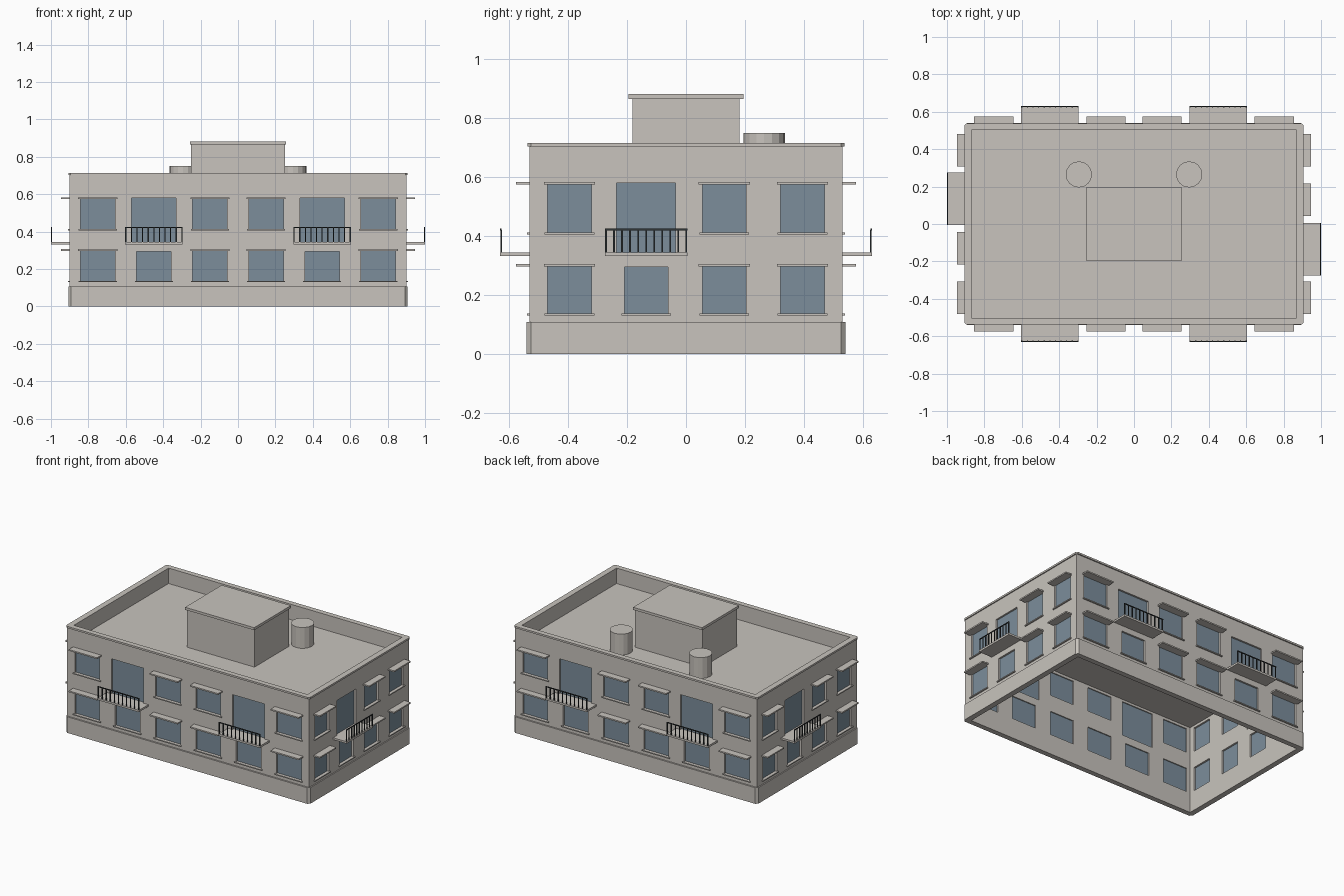
import bpy, bmesh, math
from mathutils import Matrix, Vector

if "Cube" in bpy.data.objects:
    bpy.data.objects.remove(bpy.data.objects["Cube"], do_unlink=True)


def material(name, rgb):
    m = bpy.data.materials.new(name)
    m.use_nodes = True
    m.diffuse_color = (*rgb, 1)
    m.node_tree.nodes["Principled BSDF"].inputs["Base Color"].default_value = (*rgb, 1)
    return m


PLASTER = material("warm grey plaster", (0.58, 0.55, 0.51))
GLASS = material("blue grey glass", (0.2, 0.27, 0.33))
IRON = material("dark iron", (0.03, 0.035, 0.037))


def finish(name, bm, mat):
    bmesh.ops.recalc_face_normals(bm, faces=bm.faces)
    mesh = bpy.data.meshes.new(name)
    bm.to_mesh(mesh)
    bm.free()
    mesh.materials.append(mat)
    ob = bpy.data.objects.new(name, mesh)
    bpy.context.collection.objects.link(ob)
    return ob


def box(bm, lo, hi, frame=Matrix()):
    lo, hi = Vector(lo), Vector(hi)
    size = Matrix.Diagonal((*(hi - lo), 1))
    bmesh.ops.create_cube(bm, size=1, matrix=frame @ Matrix.Translation((lo + hi) / 2) @ size)


def block(name, lo, hi):
    bm = bmesh.new()
    box(bm, lo, hi)
    return finish(name, bm, PLASTER)


def ring(name, outer, inner, z0, z1, cut=0.0):
    """Hollow rectangular band, with chamfered corners when cut is set."""
    def outline(half, c):
        x, y = half
        if not c:
            return [(x, y), (-x, y), (-x, -y), (x, -y)]
        return [(x, y - c), (x - c, y), (c - x, y), (-x, y - c),
                (-x, c - y), (c - x, -y), (x - c, -y), (x, c - y)]
    bm = bmesh.new()
    loops = []
    for half, z, c in ((outer, z0, cut), (outer, z1, cut),
                       (inner, z1, cut / 10), (inner, z0, cut / 10)):
        loops.append([bm.verts.new((x, y, z)) for x, y in outline(half, c)])
    n = len(loops[0])
    for k in range(4):
        a, b = loops[k], loops[(k + 1) % 4]
        for i in range(n):
            j = (i + 1) % n
            bm.faces.new((a[i], a[j], b[j], b[i]))
    return finish(name, bm, PLASTER)


# Main shell, plinth, parapet cap and roof
HX, HY = 0.9, 0.53
walls = ring("walls", (HX, HY), (0.87, 0.505), 0, 0.705)
ring("plinth", (0.907, 0.54), (0.895, 0.525), 0, 0.108, 0.015)
ring("parapet_cap", (0.907, 0.538), (0.868, 0.503), 0.703, 0.715, 0.012)
block("roof_deck", (-0.875, -0.51, 0.595), (0.875, 0.51, 0.61))

# Stair house and water tanks on the roof
block("stair_house", (-0.25, -0.182, 0.605), (0.25, 0.182, 0.866))
block("stair_house_lid", (-0.257, -0.195, 0.865), (0.257, 0.195, 0.882))
for side, x in (("right", -0.295), ("left", 0.295)):
    bm = bmesh.new()
    bmesh.ops.create_cone(bm, cap_ends=True, segments=16, radius1=0.07, radius2=0.07,
                          depth=0.145, matrix=Matrix.Translation((x, 0.265, 0.6775)))
    finish("water_tank_" + side, bm, PLASTER)

# Facade parts gathered over all four sides
parts = {n: bmesh.new() for n in ("cutter", "glass", "sills", "awnings", "slabs", "railings")}


def window(frame, u, half, z0, z1):
    box(parts["cutter"], (u - half, -0.05, z0), (u + half, 0.06, z1), frame)
    box(parts["glass"], (u - half - .002, 0.012, z0 - .002), (u + half + .002, 0.018, z1 + .002), frame)


def sill(frame, u, half, z):
    box(parts["sills"], (u - half - 0.01, -0.009, z - 0.007), (u + half + 0.01, 0.015, z), frame)


def awning(frame, u, half, z):
    box(parts["awnings"], (u - half - 0.013, -0.046, z - 0.003), (u + half + 0.013, 0.005, z + 0.006), frame)


def balcony(frame, u, half):
    box(parts["slabs"], (u - half, -0.1, 0.332), (u + half, 0.005, 0.345), frame)
    rail = parts["railings"]
    box(rail, (u - half, -0.1, 0.419), (u + half, -0.095, 0.425), frame)
    bars = 11
    for i in range(bars):
        c = u - half + 0.004 + (2 * half - 0.008) * i / (bars - 1)
        box(rail, (c - 0.003, -0.099, 0.34), (c + 0.003, -0.094, 0.421), frame)


# Each facade: plain bays, balcony bays, window half width, door and slab half widths
LONG = ((-0.75, -0.15, 0.15, 0.75), (-0.45, 0.45), 0.092, 0.119, 0.154)
SHORT = ((-0.395, 0.13, 0.395), (-0.135,), 0.074, 0.1, 0.14)
for turn in range(4):
    plain, balconies, half, door, slab = SHORT if turn % 2 else LONG
    dist = HX if turn % 2 else HY
    frame = Matrix.Rotation(turn * math.pi / 2, 4, "Z") @ Matrix.Translation((0, -dist, 0))
    for u in plain:
        for z0, z1 in ((0.137, 0.3), (0.413, 0.578)):
            window(frame, u, half, z0, z1)
            sill(frame, u, half, z0)
            awning(frame, u, half, z1)
    for u in balconies:
        window(frame, u, half, 0.137, 0.295)
        sill(frame, u, half, 0.137)
        window(frame, u, door, 0.345, 0.58)
        balcony(frame, u, slab)

# Cut the window openings through the walls
cutter = finish("window_cutter", parts["cutter"], PLASTER)
cutter.hide_render = True
mod = walls.modifiers.new("openings", "BOOLEAN")
mod.operation, mod.solver, mod.object = "DIFFERENCE", "EXACT", cutter
bpy.context.view_layer.objects.active = walls
bpy.ops.object.modifier_apply(modifier=mod.name)
bpy.data.objects.remove(cutter, do_unlink=True)

finish("window_glass", parts["glass"], GLASS)
finish("window_sills", parts["sills"], PLASTER)
finish("window_awnings", parts["awnings"], PLASTER)
finish("balcony_slabs", parts["slabs"], PLASTER)
finish("balcony_railings", parts["railings"], IRON)
